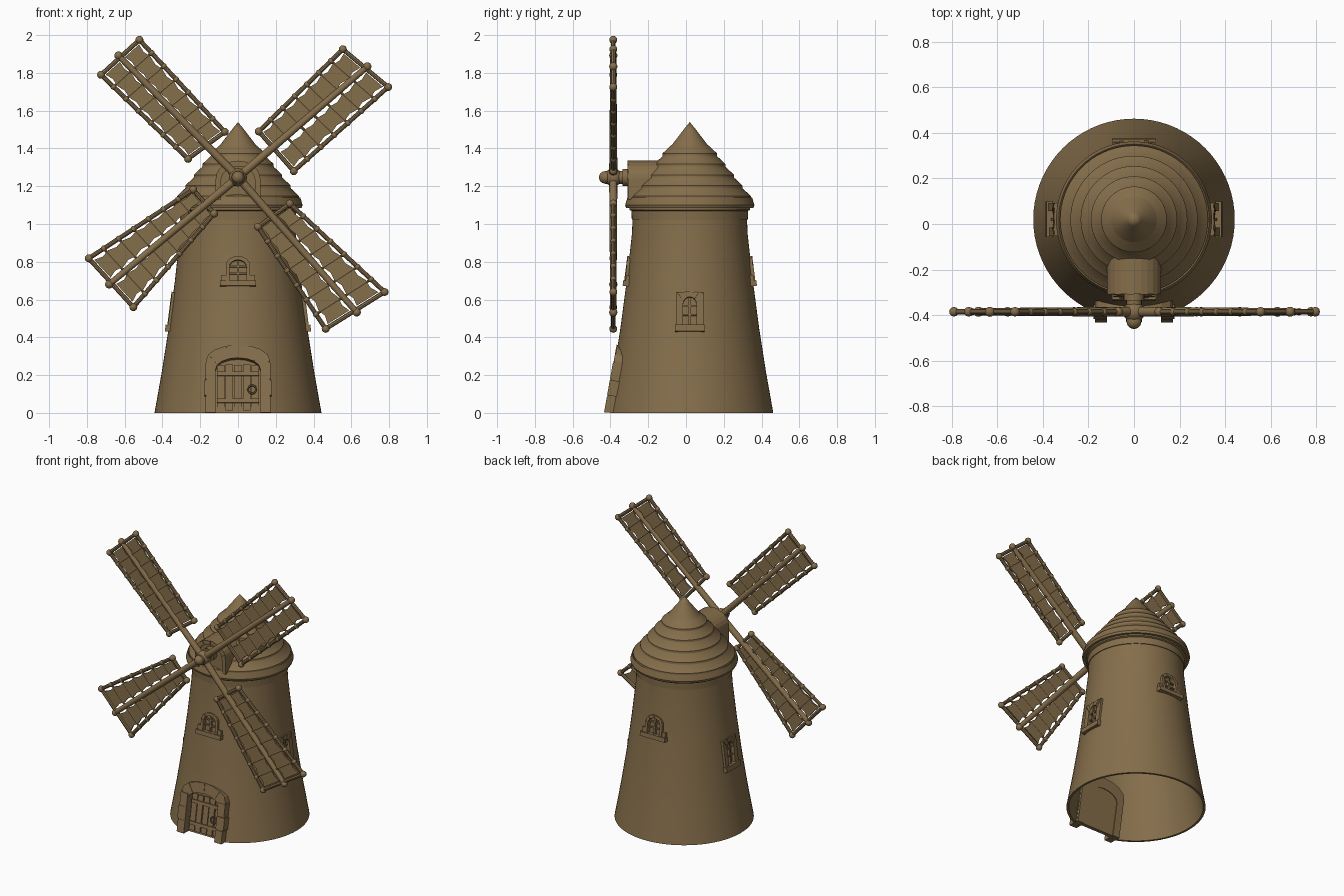
import bpy, bmesh, math
from mathutils import Matrix, Vector

if "Cube" in bpy.data.objects:
    bpy.data.objects.remove(bpy.data.objects["Cube"])

mat = bpy.data.materials.new("weathered_brown")
mat.use_nodes = True
colour = (0.235, 0.156, 0.07, 1)
mat.diffuse_color = colour
mat.node_tree.nodes["Principled BSDF"].inputs["Base Color"].default_value = colour

CY = 0.02            # tower axis
made = []


def finish(bm, name):
    bmesh.ops.recalc_face_normals(bm, faces=bm.faces)
    for v in bm.verts:
        v.co.z = max(0, v.co.z)
    me = bpy.data.meshes.new(name)
    bm.to_mesh(me)
    bm.free()
    me.materials.append(mat)
    ob = bpy.data.objects.new(name, me)
    bpy.context.collection.objects.link(ob)
    made.append(ob)
    return ob


def prism(bm, pts, d0, d1, M=Matrix()):
    """Extrude an upright outline from depth d0 to d1 (outwards is -y)."""
    a, b = ([bm.verts.new(M @ Vector((u, -d, w))) for u, w in pts] for d in (d0, d1))
    n = len(pts)
    bm.faces.new(a)
    bm.faces.new(b[::-1])
    for i in range(n):
        j = (i + 1) % n
        bm.faces.new((a[i], b[i], b[j], a[j]))


def box(bm, u0, u1, w0, w1, d0, d1, M=Matrix()):
    prism(bm, [(u0, w0), (u1, w0), (u1, w1), (u0, w1)], d0, d1, M)


def arch(hw, bottom, spring, top, n=8):
    curve = [(hw * math.cos(math.pi * i / n), spring + (top - spring) * math.sin(math.pi * i / n))
             for i in range(n + 1)]
    return [(hw, bottom)] + curve + [(-hw, bottom)]


def arch_ring(bm, outer, inner, d0, d1, M=Matrix()):
    """Stone blocks between two arches, alternately a little prouder."""
    for i in range(len(outer) - 1):
        quad = [outer[i], outer[i + 1], inner[i + 1], inner[i]]
        prism(bm, quad, d0, d1 + 0.003 * (i % 2), M)


def rod(bm, p, q, r0, r1=None, seg=10):
    p, q = Vector(p), Vector(q)
    M = Matrix.Translation((p + q) / 2) @ (q - p).to_track_quat('Z', 'Y').to_matrix().to_4x4()
    bmesh.ops.create_cone(bm, cap_ends=True, segments=seg, radius1=r0,
                          radius2=r0 if r1 is None else r1, depth=(q - p).length, matrix=M)


def ball(bm, p, r):
    bmesh.ops.create_uvsphere(bm, u_segments=12, v_segments=8, radius=r, matrix=Matrix.Translation(p))


def lathe(name, profile, closed=False):
    bm = bmesh.new()
    vs = [bm.verts.new((r, CY, z)) for r, z in profile]
    es = [bm.edges.new(e) for e in zip(vs, vs[1:])]
    if closed:
        es.append(bm.edges.new((vs[-1], vs[0])))
    bmesh.ops.spin(bm, geom=vs + es, cent=(0, CY, 0), axis=(0, 0, 1), angle=math.tau, steps=72)
    bmesh.ops.remove_doubles(bm, verts=bm.verts, dist=1e-5)
    return finish(bm, name)


def wall_frame(angle, r, z, tilt):
    """Local frame lying on the sloped tower wall."""
    return (Matrix.Translation((0, CY, 0)) @ Matrix.Rotation(math.radians(angle), 4, 'Z')
            @ Matrix.Translation((0, -r, z)) @ Matrix.Rotation(-tilt, 4, 'X'))


# Hollow tower shell
wall = [(0.442, 0), (0.403, 0.22), (0.367, 0.45), (0.334, 0.7), (0.306, 0.95), (0.3, 1.1)]
tower = lathe("tower", wall + [(r - 0.015, z) for r, z in wall[::-1]], closed=True)
cut = bmesh.new()

# Collar, eave and stepped roof
lathe("collar", [(0.285, 1.02), (0.307, 1.025), (0.309, 1.07), (0.32, 1.075), (0.32, 1.09), (0.285, 1.095)], True)
roof = [(0.28, 1.085), (0.337, 1.085), (0.342, 1.1), (0.33, 1.14)]
for i in range(5):
    r = 0.318 - 0.045 * i
    z = 1.54 - 1.26 * r
    roof += [(r + 0.006, z - 0.005), (r + 0.006, z + 0.008), (r - 0.038, z + 0.049)]
lathe("roof", roof + [(0.105, 1.405), (0.03, 1.503), (0, 1.54)])

# Door: stone surround, planks, battens, ring handle
M = wall_frame(0, 0.442, 0, 0.175)
prism(cut, arch(0.13, -0.1, 0.24, 0.315), -0.13, 0.1, M)
bm = bmesh.new()
outer, inner = arch(0.17, 0, 0.28, 0.365), arch(0.118, 0, 0.235, 0.295)
arch_ring(bm, outer, inner, -0.075, 0.006, M)
for side in (-1, 1):
    for k in range(3):          # jamb stones
        a, b = sorted((side * 0.118, side * (0.172 + 0.006 * (k % 2))))
        box(bm, a, b, 0.004 + 0.09 * k, 0.086 + 0.09 * k, -0.06, 0.012, M)
finish(bm, "door_surround")
bm = bmesh.new()
prism(bm, arch(0.122, 0, 0.235, 0.3), -0.07, -0.045, M)
for k in range(5):
    u = -0.112 + 0.046 * k
    box(bm, u, u + 0.04, 0.02, 0.265, -0.05, -0.036 + 0.003 * (k % 2), M)
for w in (0.06, 0.205):
    box(bm, -0.11, 0.11, w, w + 0.022, -0.05, -0.026, M)
finish(bm, "door")
bm = bmesh.new()
ring = [M @ Vector((0.075 + 0.022 * math.cos(t), 0.022, 0.13 + 0.022 * math.sin(t)))
        for t in (math.tau * i / 10 for i in range(10))]
for i in range(10):
    rod(bm, ring[i - 1], ring[i], 0.005, seg=6)
finish(bm, "door_handle")

# Windows: arched ones front and back, taller framed ones at the sides
for name, angle, r, z in (("front", 0, 0.336, 0.685), ("back", 180, 0.336, 0.685),
                          ("right", -90, 0.367, 0.45), ("left", 90, 0.367, 0.45)):
    M = wall_frame(angle, r, z, 0.125)
    tall = r > 0.35
    hw, top = (0.036, 0.165) if tall else (0.046, 0.125)
    hole = arch(hw, 0.015, top - 0.04, top)
    prism(cut, hole, -0.06, 0.06, M)
    bm = bmesh.new()
    if tall:
        arch_ring(bm, arch(0.072, 0.01, 0.19, 0.192), hole, -0.025, 0.006, M)
        box(bm, -0.078, 0.078, -0.02, 0.015, -0.03, 0.018, M)
    else:
        arch_ring(bm, arch(hw + 0.018, 0.01, top - 0.03, top + 0.02), hole, -0.025, 0.01, M)
        box(bm, -0.096, 0.096, -0.014, 0.015, -0.03, 0.018, M)
        for side in (-1, 1):
            a, b = sorted((side * 0.064, side * 0.09))
            box(bm, a, b, 0.015, 0.045, -0.03, 0.006, M)
    finish(bm, name + "_window_surround")
    bm = bmesh.new()
    prism(bm, hole, -0.026, -0.018, M)
    box(bm, -0.006, 0.006, 0.015, top - 0.002, -0.02, 0, M)
    for w in (0.4, 0.7):
        box(bm, -hw, hw, top * w, top * w + 0.008, -0.02, -0.003, M)
    finish(bm, name + "_window")

# Cut the openings through the tower wall
cutter = finish(cut, "opening_cutter")
cutter.hide_render = True
made.remove(cutter)
mod = tower.modifiers.new("openings", 'BOOLEAN')
mod.operation, mod.object, mod.solver = 'DIFFERENCE', cutter, 'EXACT'
bpy.context.view_layer.objects.active = tower
bpy.ops.object.modifier_apply(modifier=mod.name)
bpy.data.objects.remove(cutter)

# Dormer that carries the shaft
bm = bmesh.new()
prism(bm, arch(0.108, 1.13, 1.24, 1.325, 12), 0.05, 0.295)
arch_ring(bm, arch(0.118, 1.13, 1.24, 1.335, 12), arch(0.09, 1.13, 1.23, 1.305, 12), 0.14, 0.307)
finish(bm, "dormer")

# Shaft and hub
SY, SZ = -0.385, 1.247
bm = bmesh.new()
rod(bm, (0, -0.2, SZ), (0, -0.335, SZ), 0.045, seg=20)
rod(bm, (0, -0.33, SZ), (0, -0.43, SZ), 0.034, seg=20)
ball(bm, (0, SY, SZ), 0.048)
ball(bm, (0, -0.428, SZ), 0.033)
finish(bm, "hub")

# Sails: inner pair then outer pair of frame corners, in x and z
sails = {
    "upper_left": ((-0.264, 1.345), (-0.07, 1.488), (-0.725, 1.79), (-0.522, 1.975)),
    "upper_right": ((0.11, 1.49), (0.295, 1.28), (0.555, 1.925), (0.795, 1.725)),
    "lower_left": ((-0.127, 1.055), (-0.237, 1.182), (-0.554, 0.56), (-0.79, 0.818)),
    "lower_right": ((0.274, 1.108), (0.106, 0.985), (0.776, 0.64), (0.464, 0.445)),
}
RUNGS = 7
for name, corners in sails.items():
    a, b, c, d = (Vector((x, SY, z)) for x, z in corners)

    def at(s, t):
        return a.lerp(b, s).lerp(c.lerp(d, s), t)

    # Spar, edge rods, rungs and knots
    bm = bmesh.new()
    tip = at(0.5, 1.02)
    rod(bm, (0, SY, SZ), tip, 0.022, 0.016, 12)
    ball(bm, tip, 0.022)
    for s in (0, 1):
        rod(bm, at(s, -0.01), at(s, 1.01), 0.012)
        for t in (0, 1):
            ball(bm, at(s, t), 0.021)
    for k in range(RUNGS + 1):
        t = k / RUNGS
        rod(bm, at(0, t), at(1, t), 0.012 if k in (0, RUNGS) else 0.007, seg=8)
        for s in (0, 1):
            ball(bm, at(s, t), 0.016)
    finish(bm, name + "_sail_frame")

    # Cloth strips, scalloped between the rungs
    bm = bmesh.new()
    for s0, s1 in ((0, 0.5), (0.5, 1)):
        left, right = [], []
        for k in range(2 * RUNGS + 1):
            t = 0.025 + 0.95 * k / (2 * RUNGS)
            inset = 0.1 if k % 2 else 0.065
            for side, s in ((left, s0 + inset), (right, s1 - inset)):
                p = at(s, t)
                side.append((p.x, p.z))
        prism(bm, left + right[::-1], -SY - 0.005, -SY + 0.005)
    finish(bm, name + "_sail_cloth")

# Smooth round parts, keep edges sharp
bpy.ops.object.select_all(action='DESELECT')
for ob in made:
    ob.select_set(True)
bpy.context.view_layer.objects.active = tower
bpy.ops.object.shade_smooth_by_angle(angle=math.radians(35))
